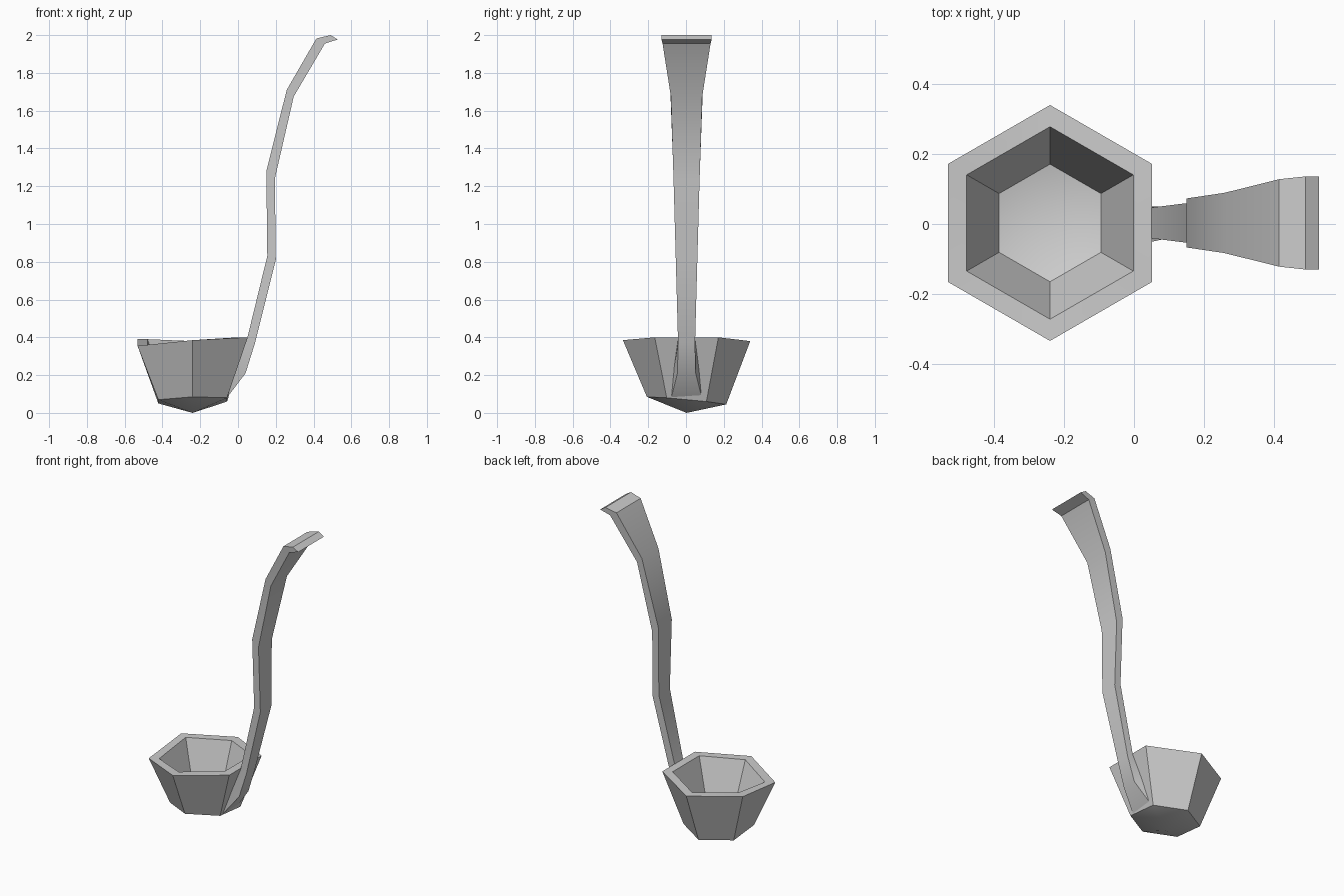
import bpy, bmesh, math

if "Cube" in bpy.data.objects:
    bpy.data.objects.remove(bpy.data.objects["Cube"])

CX, CY = -0.24, 0.003


def finish(name, bm):
    bmesh.ops.recalc_face_normals(bm, faces=bm.faces)
    mesh = bpy.data.meshes.new(name)
    bm.to_mesh(mesh)
    bm.free()
    ob = bpy.data.objects.new(name, mesh)
    bpy.context.collection.objects.link(ob)
    bpy.ops.object.select_all(action='DESELECT')
    ob.select_set(True)
    bpy.context.view_layer.objects.active = ob
    bpy.ops.object.shade_smooth_by_angle(angle=math.radians(30))
    return ob


def bridge(bm, a, b):
    n = len(a)
    for i in range(n):
        j = (i + 1) % n
        bm.faces.new((a[i], a[j], b[j], b[i]))


def hexagon(bm, radius, heights):
    # starts at the back corner (+y) and runs round by the left side
    ring = []
    for i, z in enumerate(heights):
        a = math.radians(90 + 60 * i)
        ring.append(bm.verts.new((CX + radius * math.cos(a), CY + radius * math.sin(a), z)))
    return ring


# Bowl: thick hexagonal cup with a slightly uneven rim and pointed base
bm = bmesh.new()
rim_z = (0.38, 0.39, 0.355, 0.385, 0.40, 0.40)
base_z = (0.045, 0.05, 0.07, 0.085, 0.08, 0.06)
rings = [hexagon(bm, 0.21, base_z),
         hexagon(bm, 0.337, rim_z),
         hexagon(bm, 0.275, rim_z),
         hexagon(bm, 0.168, [z + 0.045 for z in base_z])]
for a, b in zip(rings, rings[1:]):
    bridge(bm, a, b)
for ring, z in ((rings[0], 0.0), (rings[-1], 0.055)):
    tip = bm.verts.new((CX, CY, z))
    for i in range(6):
        bm.faces.new((ring[i], ring[(i + 1) % 6], tip))
finish("bowl", bm)

# Handle: tapered strip; each row is outer x, z, half width, inner x, z, half width
sections = [
    (-0.055, 0.085, 0.08, -0.062, 0.09, 0.082),
    (0.04, 0.21, 0.048, -0.012, 0.225, 0.068),
    (0.09, 0.37, 0.045, 0.05, 0.40, 0.044),
    (0.20, 0.81, 0.057, 0.155, 0.83, 0.057),
    (0.195, 1.24, 0.069, 0.15, 1.28, 0.07),
    (0.295, 1.675, 0.083, 0.258, 1.71, 0.086),
    (0.46, 1.955, 0.127, 0.415, 1.982, 0.125),
    (0.528, 1.977, 0.133, 0.49, 2.0, 0.133),
]
bm = bmesh.new()
rows = []
for ox, oz, ow, ix, iz, iw in sections:
    rows.append([bm.verts.new(p) for p in (
        (ox, CY - ow, oz), (ox, CY + ow, oz), (ix, CY + iw, iz), (ix, CY - iw, iz))])
for a, b in zip(rows, rows[1:]):
    bridge(bm, a, b)
bm.faces.new(rows[0])
bm.faces.new(rows[-1])
finish("handle", bm)
